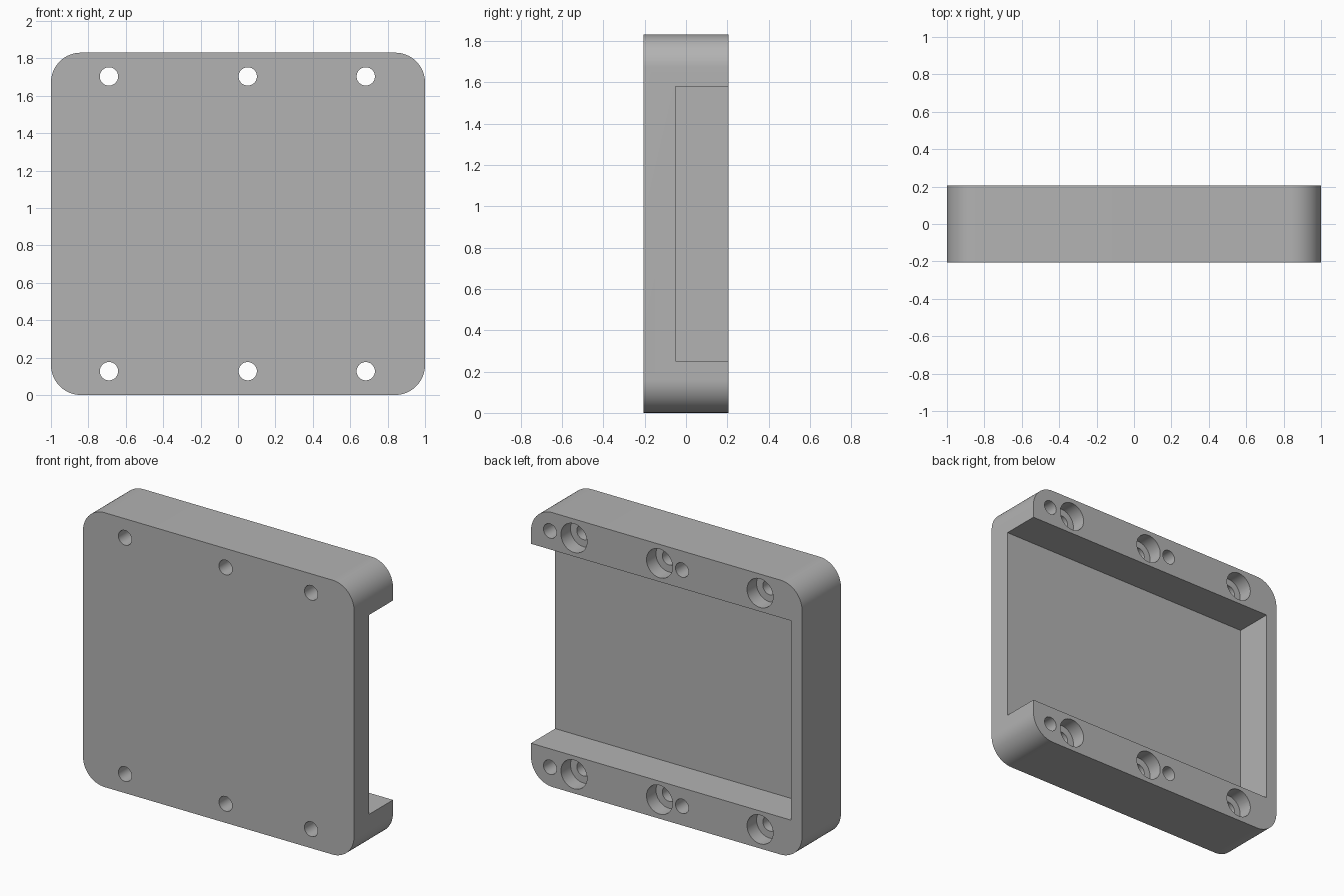
import bpy, bmesh, math
from mathutils import Matrix, Vector

cube = bpy.data.objects.get("Cube")
if cube:
    bpy.data.objects.remove(cube, do_unlink=True)

WIDTH, DEPTH, HEIGHT = 2.0, 0.41, 1.83
FRONT, BACK = -DEPTH / 2, DEPTH / 2
CORNER = 0.16
FLOOR_Y = -0.05                    # pocket floor
POCKET_Z = (0.25, 1.58)
WALL_X = -0.92                     # inner face of the closed side wall
ROWS = (0.127, 1.703)              # hole heights
BOLT_X = (-0.69, 0.052, 0.683)
PIN_X = (-0.114, 0.86)

grey = bpy.data.materials.new("plain grey")
grey.use_nodes = True
colour = (0.45, 0.45, 0.45, 1)
grey.diffuse_color = colour
grey.node_tree.nodes["Principled BSDF"].inputs["Base Color"].default_value = colour


def add_object(name, bm):
    bmesh.ops.recalc_face_normals(bm, faces=bm.faces)
    mesh = bpy.data.meshes.new(name)
    bm.to_mesh(mesh)
    bm.free()
    mesh.materials.append(grey)
    obj = bpy.data.objects.new(name, mesh)
    bpy.context.collection.objects.link(obj)
    return obj


def box(name, low, high):
    low, high = Vector(low), Vector(high)
    bm = bmesh.new()
    bmesh.ops.create_cube(bm, size=1)
    bmesh.ops.scale(bm, vec=high - low, verts=bm.verts)
    bmesh.ops.translate(bm, vec=(low + high) / 2, verts=bm.verts)
    return add_object(name, bm)


def drill(name, x, z, radius, y0, y1):
    bm = bmesh.new()
    place = Matrix.Translation((x, (y0 + y1) / 2, z)) @ Matrix.Rotation(math.pi / 2, 4, "X")
    bmesh.ops.create_cone(bm, cap_ends=True, segments=40, radius1=radius,
                          radius2=radius, depth=y1 - y0, matrix=place)
    return add_object(name, bm)


def cut(target, cutter):
    mod = target.modifiers.new(cutter.name, "BOOLEAN")
    mod.operation = "DIFFERENCE"
    mod.solver = "EXACT"
    mod.object = cutter
    bpy.context.view_layer.objects.active = target
    bpy.ops.object.modifier_apply(modifier=mod.name)
    bpy.data.objects.remove(cutter, do_unlink=True)


# Block with its four corners rounded along the depth
body = box("housing_body", (-WIDTH / 2, FRONT, 0), (WIDTH / 2, BACK, HEIGHT))
bm = bmesh.new()
bm.from_mesh(body.data)
corners = [e for e in bm.edges
           if abs(e.verts[0].co.y - e.verts[1].co.y) > DEPTH / 2]
bmesh.ops.bevel(bm, geom=corners, offset=CORNER, segments=16, profile=0.5, affect="EDGES")
bm.to_mesh(body.data)
bm.free()

# Rear pocket, open at the left side
cut(body, box("pocket_cutter", (WALL_X, FLOOR_Y, POCKET_Z[0]), (1.2, 0.5, POCKET_Z[1])))

# Through bolt holes with rear counterbores, and blind pin holes
for z in ROWS:
    for x in BOLT_X:
        cut(body, drill("bolt_cutter", x, z, 0.049, -0.5, 0.5))
        cut(body, drill("counterbore_cutter", x, z, 0.096, BACK - 0.1, 0.5))
    for x in PIN_X:
        cut(body, drill("pin_cutter", x, z, 0.048, BACK - 0.15, 0.5))

# Smooth the curved walls, keep the edges sharp
bpy.ops.object.select_all(action="DESELECT")
body.select_set(True)
bpy.context.view_layer.objects.active = body
bpy.ops.object.shade_smooth_by_angle(angle=math.radians(30))
